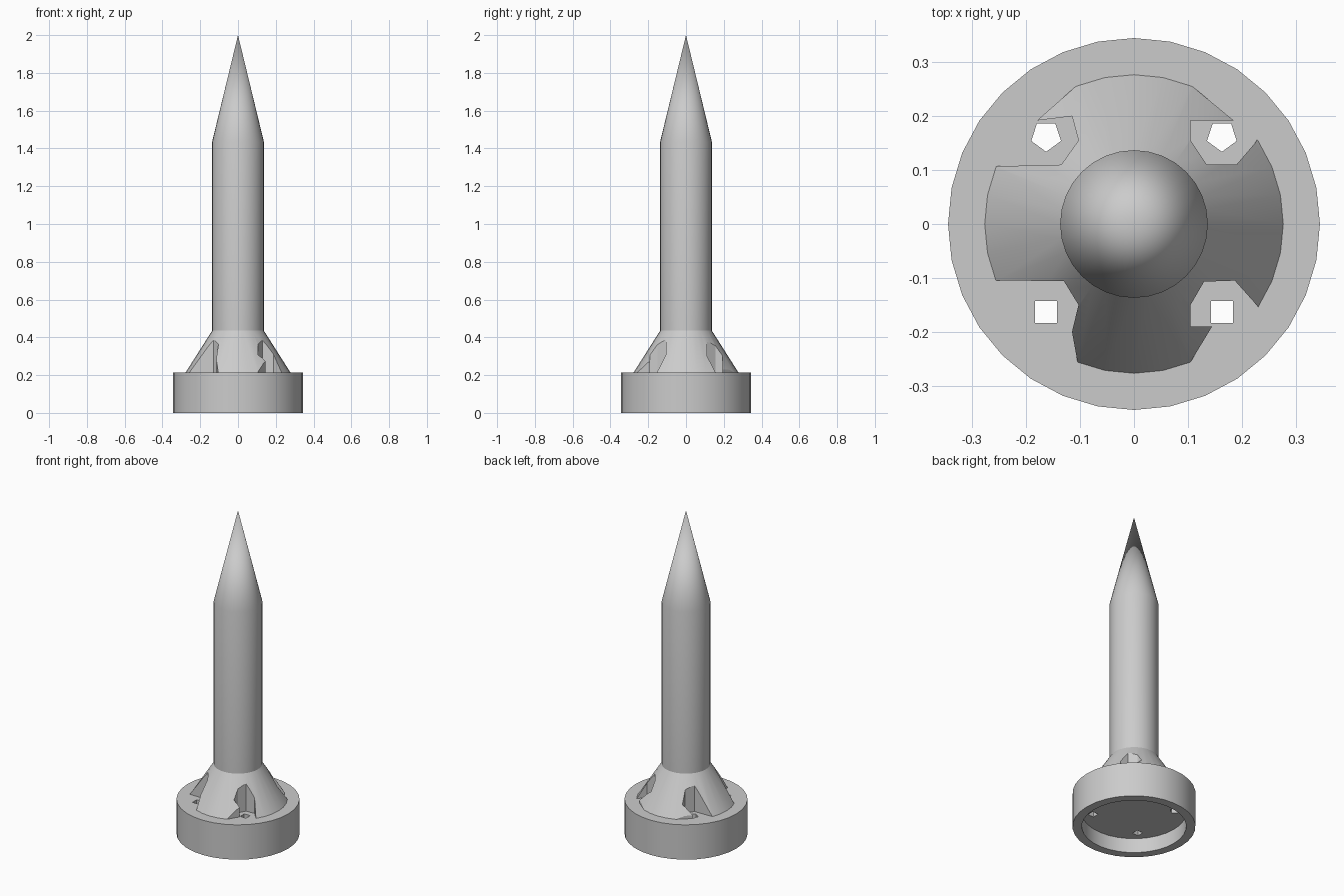
import bpy, bmesh
from math import cos, sin, tau, radians

if "Cube" in bpy.data.objects:
    bpy.data.objects.remove(bpy.data.objects["Cube"])

grey = bpy.data.materials.new("plain grey")
grey.use_nodes = True
grey.diffuse_color = (0.6, 0.6, 0.6, 1)
grey.node_tree.nodes["Principled BSDF"].inputs["Base Color"].default_value = (0.6, 0.6, 0.6, 1)

SIDES = 32


def make_object(name, bm):
    bmesh.ops.recalc_face_normals(bm, faces=bm.faces)
    mesh = bpy.data.meshes.new(name)
    bm.to_mesh(mesh)
    bm.free()
    mesh.materials.append(grey)
    obj = bpy.data.objects.new(name, mesh)
    bpy.context.collection.objects.link(obj)
    return obj


def lathe(name, profile):
    """Closed solid from (radius, height) points; ends lie on the axis."""
    bm = bmesh.new()
    verts = [bm.verts.new((r, 0, z)) for r, z in profile]
    edges = [bm.edges.new(pair) for pair in zip(verts, verts[1:])]
    bmesh.ops.spin(bm, geom=verts + edges, cent=(0, 0, 0), axis=(0, 0, 1),
                   angle=tau, steps=SIDES, use_merge=True)
    bmesh.ops.remove_doubles(bm, verts=bm.verts, dist=1e-5)
    return make_object(name, bm)


def cut(target, outline, low, high):
    """Cut a vertical prism out of the target."""
    bm = bmesh.new()
    face = bm.faces.new([bm.verts.new((x, y, low)) for x, y in outline])
    grown = bmesh.ops.extrude_face_region(bm, geom=[face])["geom"]
    for v in grown:
        if isinstance(v, bmesh.types.BMVert):
            v.co.z = high
    cutter = make_object("cutter", bm)
    cutter.hide_render = True
    mod = target.modifiers.new("cut", "BOOLEAN")
    mod.operation, mod.solver, mod.object = "DIFFERENCE", "EXACT", cutter
    bpy.context.view_layer.objects.active = target
    bpy.ops.object.modifier_apply(modifier=mod.name)
    bpy.data.objects.remove(cutter)


# Round base, hollow underneath
base = lathe("base", [(0, 0.09), (0.293, 0.09), (0.293, 0), (0.345, 0),
                      (0.345, 0.215), (0, 0.215)])
# Flared collar, sunk slightly into the base
collar = lathe("collar", [(0, 0.205), (0.277, 0.205), (0.277, 0.215),
                          (0.137, 0.435), (0, 0.435)])
# Round shaft with a pointed tip
spike = lathe("spike", [(0, 0.43), (0.137, 0.43), (0.137, 1.435), (0, 2)])

# Screw pockets, open to the outside
pockets = [
    [(0.105, 0.155), (0.105, 0.192), (0.185, 0.192), (0.105, 0.258), (0.15, 0.33),
     (0.3, 0.3), (0.226, 0.152), (0.19, 0.11), (0.135, 0.11)],
    [(-0.103, 0.155), (-0.115, 0.2), (-0.18, 0.192), (-0.105, 0.258), (-0.15, 0.33),
     (-0.3, 0.3), (-0.3, 0.106), (-0.135, 0.11)],
    [(-0.103, -0.15), (-0.115, -0.2), (-0.105, -0.255), (-0.105, -0.33),
     (-0.3, -0.3), (-0.3, -0.104), (-0.13, -0.106)],
    [(0.105, -0.15), (0.105, -0.19), (0.145, -0.19), (0.105, -0.256), (0.15, -0.33),
     (0.3, -0.3), (0.229, -0.152), (0.187, -0.105), (0.13, -0.107)],
]
for outline in pockets:
    cut(collar, outline, 0.1, 0.5)

# Screw holes: five-sided at the back, square at the front
for sx in (-1, 1):
    for sy, sides, turn in ((1, 5, -90), (-1, 4, 45)):
        hole = [(sx * 0.163 + 0.029 * cos(radians(turn) + tau * i / sides),
                 sy * 0.163 + 0.029 * sin(radians(turn) + tau * i / sides))
                for i in range(sides)]
        cut(base, hole, 0.05, 0.3)

# Smooth round walls, sharp corners
for obj in (base, collar, spike):
    bpy.ops.object.select_all(action="DESELECT")
    obj.select_set(True)
    bpy.context.view_layer.objects.active = obj
    bpy.ops.object.shade_smooth_by_angle(angle=radians(25))
